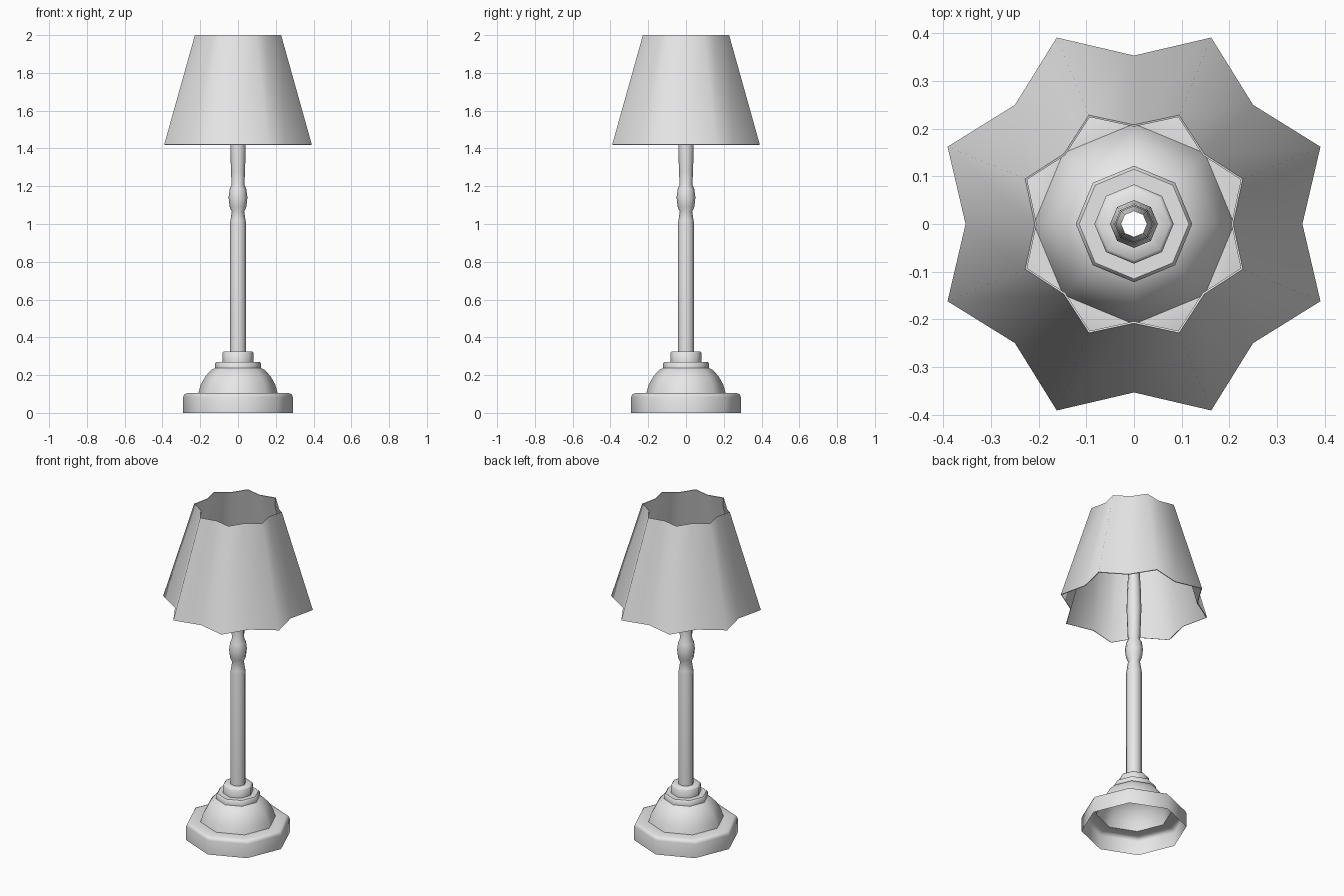
import bpy
import bmesh
from math import cos, sin, pi

if "Cube" in bpy.data.objects:
    bpy.data.objects.remove(bpy.data.objects["Cube"], do_unlink=True)

grey = bpy.data.materials.new("light grey")
grey.use_nodes = True
colour = (0.8, 0.8, 0.8, 1)
grey.diffuse_color = colour
grey.node_tree.nodes["Principled BSDF"].inputs["Base Color"].default_value = colour


def ring(bm, radii, z, sides, start=0.0):
    """One horizontal loop; radii repeat around it."""
    verts = []
    for i in range(sides):
        a = start + 2 * pi * i / sides
        r = radii[i % len(radii)]
        verts.append(bm.verts.new((r * cos(a), r * sin(a), z)))
    return verts


def loft(name, levels, sides, smooth_angle, thickness=0.0):
    """Open shell through a stack of (radii, z) loops, bottom to top."""
    bm = bmesh.new()
    loops = [ring(bm, radii, z, sides) for radii, z in levels]
    for low, high in zip(loops, loops[1:]):
        for i in range(sides):
            j = (i + 1) % sides
            bm.faces.new((low[i], low[j], high[j], high[i]))
    mesh = bpy.data.meshes.new(name)
    bm.to_mesh(mesh)
    bm.free()
    mesh.materials.append(grey)
    obj = bpy.data.objects.new(name, mesh)
    bpy.context.collection.objects.link(obj)
    bpy.ops.object.select_all(action="DESELECT")
    bpy.context.view_layer.objects.active = obj
    obj.select_set(True)
    if thickness:
        solid = obj.modifiers.new("wall", "SOLIDIFY")
        solid.thickness = thickness
        solid.offset = -1
        solid.use_even_offset = True
        bpy.ops.object.modifier_apply(modifier=solid.name)
    bpy.ops.object.shade_smooth_by_angle(angle=smooth_angle * pi / 180)
    return obj


def turned(name, profile):
    """Eight-sided turned part from (radius, z) points."""
    return loft(name, [((r,), z) for r, z in profile], 8, 50)


# Hollow stepped foot with a domed middle and collar
turned("base", [
    (0.29, 0), (0.29, 0.085), (0.285, 0.098), (0.268, 0.105), (0.21, 0.105),
    (0.197, 0.15), (0.172, 0.195), (0.14, 0.228), (0.122, 0.238),
    (0.122, 0.262), (0.115, 0.27), (0.083, 0.27), (0.083, 0.318),
    (0.076, 0.325), (0.043, 0.325)])

# Hollow stem with a knob, tapering inside the shade
turned("stem", [
    (0.043, 0.325), (0.043, 1.0), (0.04, 1.02), (0.033, 1.065),
    (0.044, 1.09), (0.05, 1.14), (0.044, 1.185), (0.034, 1.208),
    (0.037, 1.28), (0.041, 1.4), (0.038, 1.52), (0.027, 1.72)])

# Fluted eight-pointed shade, open at both ends
loft("shade", [((0.353, 0.423), 1.42), ((0.208, 0.247), 2.0)], 16, 80, 0.004)
